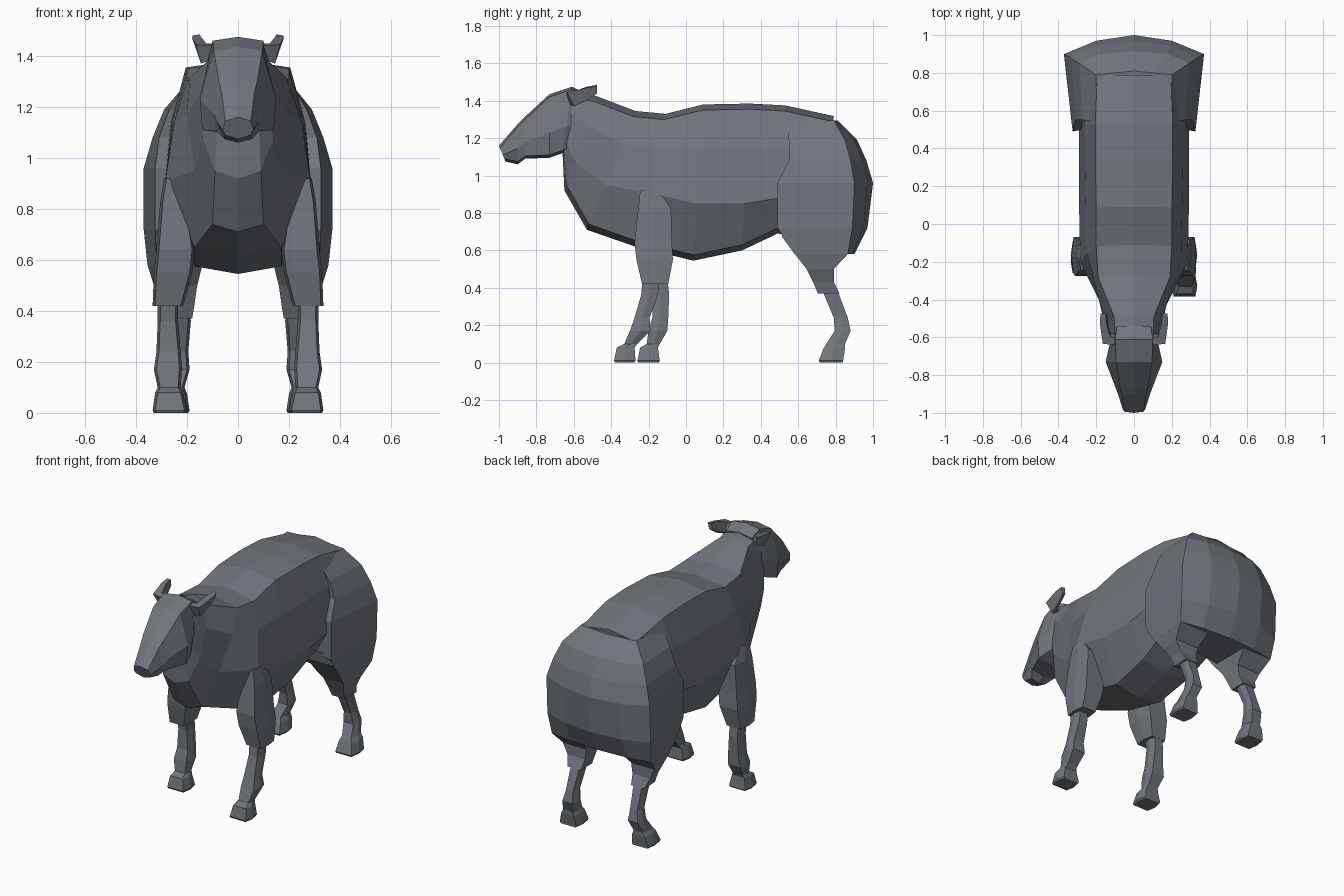
import bpy, bmesh

mat = bpy.data.materials.new("slate grey")
mat.diffuse_color = (0.165, 0.182, 0.205, 1)


def loft(name, rings, flip=False):
    """Skin closed rings of points and cap both ends; flip mirrors in x."""
    bm = bmesh.new()
    rows = [[bm.verts.new((-x if flip else x, y, z)) for x, y, z in r] for r in rings]
    n = len(rows[0])
    for a, b in zip(rows, rows[1:]):
        for i in range(n):
            j = (i + 1) % n
            bm.faces.new((a[i], a[j], b[j], b[i]))
    bm.faces.new(rows[0])
    bm.faces.new(rows[-1])
    bmesh.ops.recalc_face_normals(bm, faces=bm.faces)
    me = bpy.data.meshes.new(name)
    bm.to_mesh(me)
    bm.free()
    me.materials.append(mat)
    ob = bpy.data.objects.new(name, me)
    bpy.context.collection.objects.link(ob)
    return ob


def full(half):
    """Complete a half ring that starts and ends on x = 0."""
    return half + [(-x, y, z) for x, y, z in half[-2:0:-1]]


def slanted(yt, zt, yb, zb, pts):
    """Half ring on a slanted plane; pts are (half width, height)."""
    return full([(x, yb + (yt - yb) * (z - zb) / (zt - zb), z) for x, z in pts])


# woolly body and neck: top y,z, bottom y,z, then half widths and the side height
body = []
for yt, zt, yb, zb, w1, w2, w3, zl, wb in [
        (-.60, 1.45, -.66, 1.12, .10, .11, .11, 1.20, .08),
        (-.48, 1.425, -.65, .92, .105, .14, .14, 1.08, .09),
        (-.27, 1.345, -.53, .71, .19, .20, .17, .95, .10),
        (-.11, 1.33, -.27, .62, .20, .25, .285, .91, .17),
        (.09, 1.38, .04, .545, .20, .255, .29, .85, .17),
        (.34, 1.385, .30, .60, .205, .26, .29, .85, .18),
        (.53, 1.375, .49, .69, .205, .26, .29, .88, .19),
        (.79, 1.318, .76, .66, .195, .27, .30, .90, .19)]:
    zm = zl + .55 * (zt - zl)
    body.append(slanted(yt, zt, yb, zb, [(0, zt), (w1, zt - .03), (w2, zm),
                                         (w3, zl), (wb, zb + .03), (0, zb)]))
loft("body", body)

# rump: horizontal rings, front corner, back corner, rounded rear
rump = []
for z, xf, yf, xo, yo, xi, yi, yc in [
        (1.295, .205, .54, .20, .79, .10, .80, .81),
        (1.19, .27, .55, .29, .85, .18, .90, .915),
        (1.08, .31, .55, .335, .88, .19, .945, .965),
        (.96, .325, .49, .37, .90, .20, .97, 1.0),
        (.72, .325, .49, .37, .89, .20, .95, .97),
        (.58, .32, .58, .355, .865, .20, .89, .90)]:
    rump.append(full([(0, yf + .06, z), (xf, yf, z), (xo, yo, z), (xi, yi, z), (0, yc, z)]))
loft("rump", rump)

# head
head = []
for yt, zt, yb, zb, w1, w2, w3 in [
        (-1.0, 1.16, -.965, 1.075, .05, .06, .05),
        (-.90, 1.275, -.90, 1.06, .065, .085, .055),
        (-.86, 1.315, -.86, 1.09, .075, .10, .085),
        (-.73, 1.435, -.73, 1.095, .095, .15, .14),
        (-.61, 1.475, -.66, 1.12, .10, .13, .12),
        (-.54, 1.44, -.60, 1.15, .09, .10, .09)]:
    zm = zb + .4 * (zt - zb)
    head.append(slanted(yt, zt, yb, zb, [(0, zt), (w1, zt - .015), (w2, zm),
                                         (w3, zb + .015), (0, zb)]))
loft("head", head)


def leg(name, rows, flip):
    """Rows: z, y front, y back, x inner, x outer (bevelled to six sides)."""
    rings = []
    for z, y0, y1, x0, x1 in rows:
        m = (y0 + y1) / 2
        rings.append([(x0 + .01, y0, z), (x1 - .01, y0, z), (x1, m, z),
                      (x1 - .01, y1, z), (x0 + .01, y1, z), (x0, m, z)])
    loft(name, rings, flip)


for side, flip in (("right", False), ("left", True)):
    # ears sweep outwards and back
    ear = [[(.08, -.60, 1.45), (.10, -.64, 1.44), (.12, -.62, 1.38), (.10, -.58, 1.39)],
           [(.125, -.60, 1.45), (.165, -.635, 1.445), (.145, -.60, 1.37), (.125, -.58, 1.39)],
           [(.145, -.53, 1.475), (.18, -.53, 1.47), (.155, -.53, 1.40), (.135, -.53, 1.41)],
           [(.15, -.475, 1.485), (.178, -.475, 1.48), (.165, -.475, 1.44), (.145, -.475, 1.445)]]
    loft(side + "_ear", ear, flip)

    # thigh continues the rump corner down to the hock
    thigh = [[(xi, yf, z), (xf, yf, z), (xb, yb, z), (xi, yb, z)]
             for z, xi, yf, xf, xb, yb in [
                 (.74, .12, .50, .32, .36, .87), (.67, .13, .515, .322, .362, .875),
                 (.58, .14, .582, .32, .355, .865), (.50, .16, .645, .305, .33, .79),
                 (.43, .17, .68, .28, .295, .79), (.37, .18, .705, .27, .275, .82)]]
    loft(side + "_thigh", thigh, flip)

    leg(side + "_hind_leg", [(.42, .72, .79, .19, .26), (.36, .74, .82, .185, .265),
                             (.24, .79, .865, .195, .265),
                             (.17, .795, .88, .19, .28), (.10, .75, .85, .21, .295),
                             (.075, .735, .85, .20, .31), (.01, .71, .84, .19, .325),
                             (.0, .715, .84, .195, .32)], flip)

    # front leg: upper part shared, right foot steps forward
    leg(side + "_shoulder", [(.92, -.245, -.15, .26, .29), (.83, -.255, -.08, .20, .305),
                             (.64, -.275, -.075, .17, .32), (.55, -.265, -.07, .18, .33),
                             (.42, -.235, -.095, .215, .335)], flip)
    s = 0 if flip else 1
    leg(side + "_front_leg", [(.46, -.19 - .04 * s, -.10 - .04 * s, .235, .315),
                              (.36, -.175 - .065 * s, -.09 - .06 * s, .235, .315),
                              (.24, -.18 - .095 * s, -.095 - .10 * s, .225, .32),
                              (.17, -.20 - .10 * s, -.10 - .09 * s, .22, .33),
                              (.10, -.21 - .12 * s, -.14 - .12 * s, .225, .315),
                              (.08, -.245 - .125 * s, -.15 - .125 * s, .215, .325),
                              (.01, -.26 - .125 * s, -.14 - .13 * s, .20, .335),
                              (.0, -.255 - .125 * s, -.145 - .13 * s, .205, .33)], flip)
